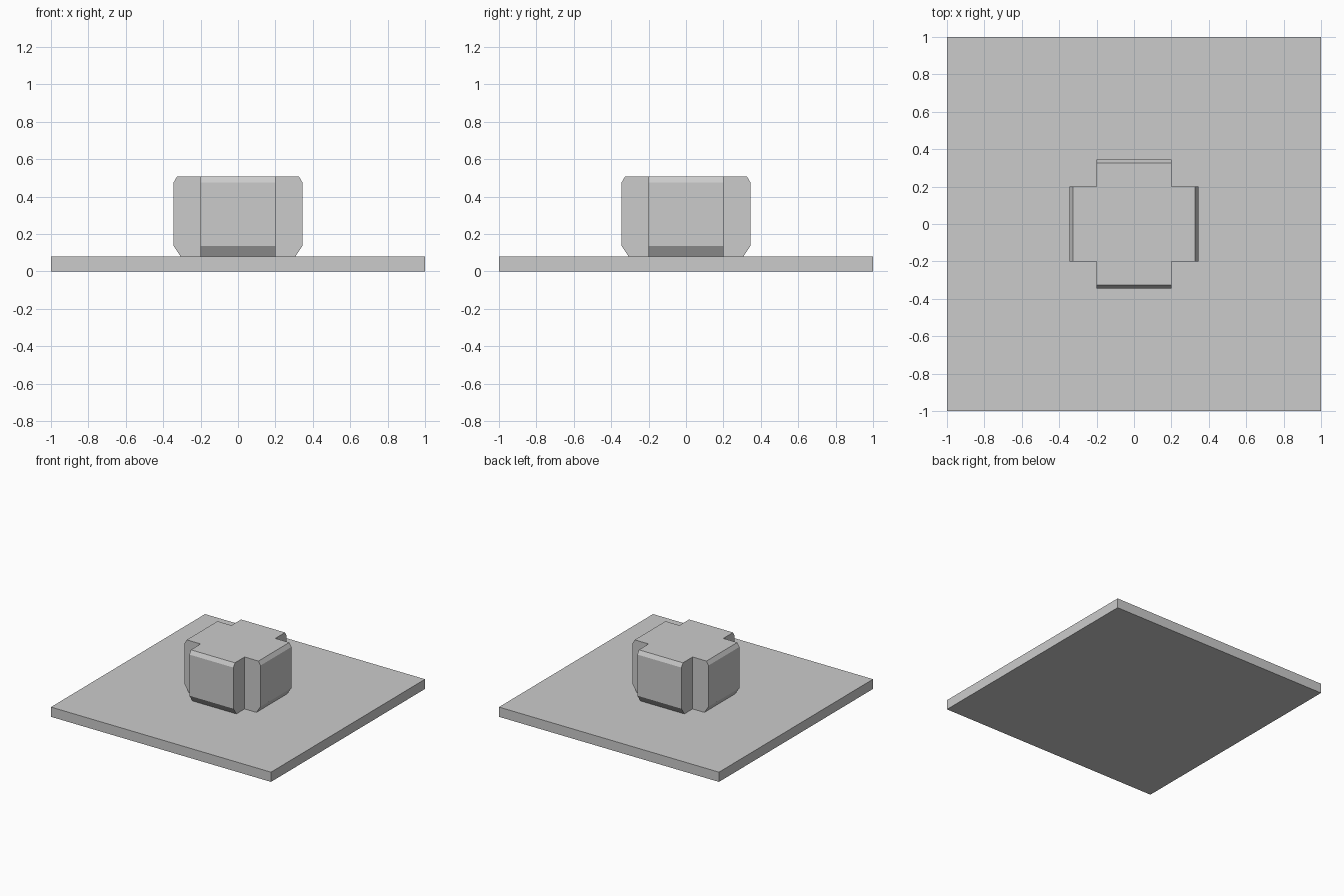
import bpy
import bmesh
from math import pi
from mathutils import Matrix

default = bpy.data.objects.get("Cube")
if default:
    bpy.data.objects.remove(default, do_unlink=True)

# One plain grey for everything
grey = bpy.data.materials.new("light_grey")
grey.use_nodes = True
colour = (0.6, 0.6, 0.6, 1)
grey.diffuse_color = colour
grey.node_tree.nodes["Principled BSDF"].inputs["Base Color"].default_value = colour


def add_object(name, bm):
    bmesh.ops.recalc_face_normals(bm, faces=bm.faces)
    mesh = bpy.data.meshes.new(name)
    bm.to_mesh(mesh)
    bm.free()
    mesh.materials.append(grey)
    bpy.context.collection.objects.link(bpy.data.objects.new(name, mesh))


PLATE_TOP = 0.08
HALF = 0.2      # half width of each arm
BLOCK_TOP = 0.507

# Base plate
bm = bmesh.new()
bmesh.ops.create_cube(bm, size=1, matrix=Matrix.Translation((0, 0, PLATE_TOP / 2))
                      @ Matrix.Diagonal((2, 2, PLATE_TOP, 1)))
add_object("base_plate", bm)

# Cross-shaped block: four chamfered arms around a square core
profile = [(HALF, PLATE_TOP), (0.307, PLATE_TOP), (0.345, 0.137),
           (0.345, 0.475), (0.326, BLOCK_TOP), (HALF, BLOCK_TOP)]
bm = bmesh.new()
for turn in range(4):
    spin = Matrix.Rotation(turn * pi / 2, 4, "Z")
    sides = [[bm.verts.new(spin @ Matrix.Translation((r, y, z)).translation)
              for r, z in profile] for y in (-HALF, HALF)]
    near, far = sides
    bm.faces.new(near)
    bm.faces.new(far)
    for i in range(len(profile) - 1):
        bm.faces.new((near[i], near[i + 1], far[i + 1], far[i]))
for z in (PLATE_TOP, BLOCK_TOP):
    bm.faces.new([bm.verts.new((x * HALF, y * HALF, z))
                  for x, y in ((-1, -1), (1, -1), (1, 1), (-1, 1))])
bmesh.ops.remove_doubles(bm, verts=bm.verts, dist=0.0001)
# Merge the flat top and bottom into single cross-shaped faces
bmesh.ops.dissolve_limit(bm, angle_limit=0.01, verts=bm.verts, edges=bm.edges)
add_object("cross_block", bm)
